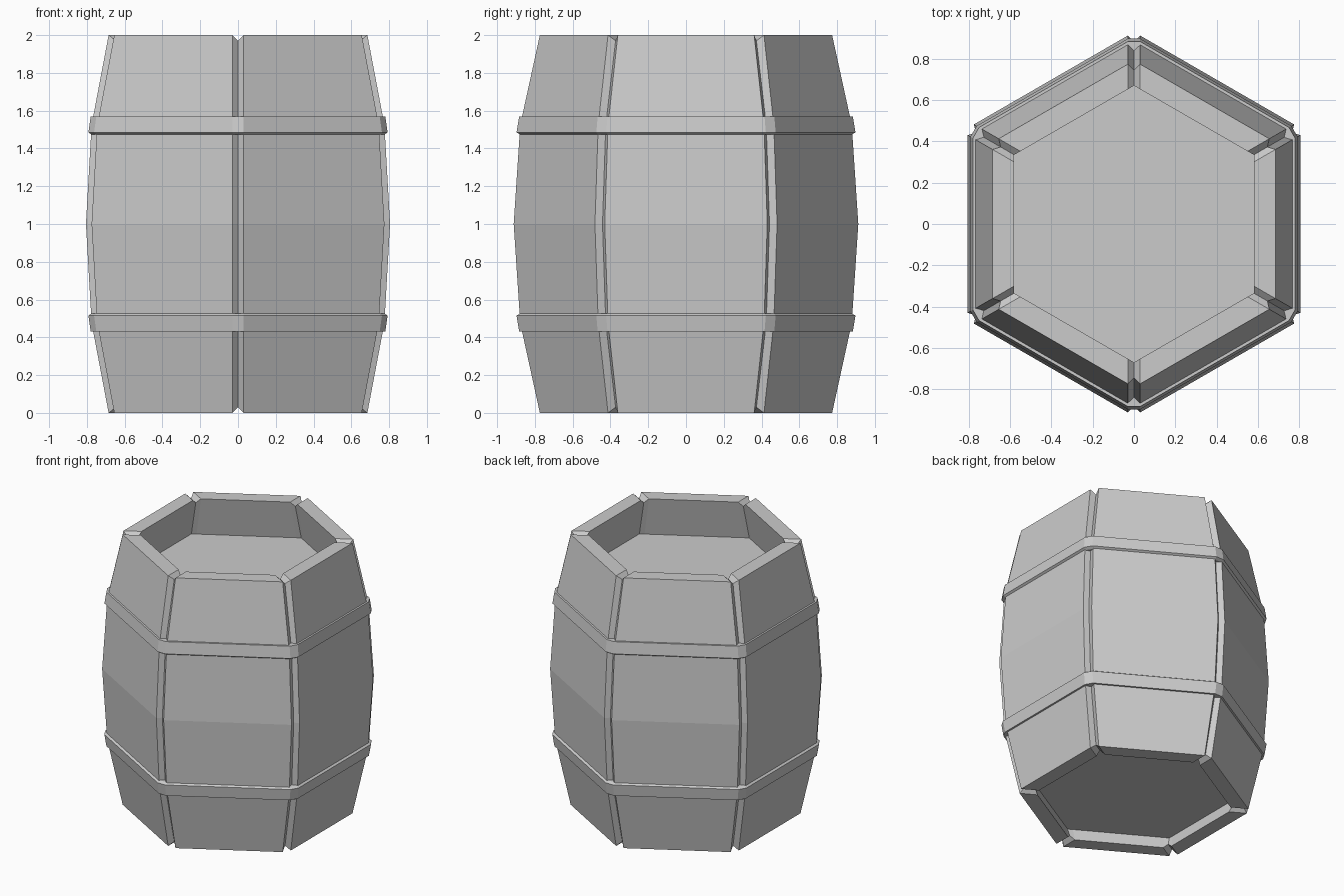
import bpy, bmesh
from math import pi, cos, sin, sqrt

if "Cube" in bpy.data.objects:
    bpy.data.objects.remove(bpy.data.objects["Cube"])

HALF_GAP = 0.03          # half width of the gap between two staves
C30 = cos(pi / 6)


def ring(bm, apothem, z, groove=None, groove_z=None):
    """Hexagonal ring with cut corners; groove = radius offset of a middle corner point."""
    verts = []
    r_cut = (apothem - HALF_GAP * 0.5) / C30
    for i in range(6):
        a = pi / 6 + i * pi / 3
        points = [(r_cut, -HALF_GAP, z), (r_cut, HALF_GAP, z)]
        if groove is not None:
            points.insert(1, (r_cut + groove, 0, z if groove_z is None else groove_z))
        for r, t, h in points:
            verts.append(bm.verts.new((r * cos(a) - t * sin(a), r * sin(a) + t * cos(a), h)))
    return verts


def bridge(bm, a, b):
    n = len(a)
    for i in range(n):
        j = (i + 1) % n
        bm.faces.new((a[i], a[j], b[j], b[i]))


def finish(bm, name):
    bmesh.ops.recalc_face_normals(bm, faces=bm.faces)
    mesh = bpy.data.meshes.new(name)
    bm.to_mesh(mesh)
    bm.free()
    obj = bpy.data.objects.new(name, mesh)
    bpy.context.collection.objects.link(obj)
    return obj


# barrel body: six staves with V grooves, recessed base and lid
OUT, INN = -0.028, 0.018
profile = [  # apothem, z, groove offset, groove height
    (0.60, 0.09, INN, None), (0.58, 0.0, INN, 0.03),
    (0.685, 0.0, OUT, 0.03), (0.775, 0.475, OUT, None),
    (0.805, 1.0, OUT, None), (0.775, 1.525, OUT, None),
    (0.685, 2.0, OUT, 1.97), (0.58, 2.0, INN, 1.97),
    (0.64, 1.71, INN, None)]
bm = bmesh.new()
rings = [ring(bm, *p) for p in profile]
for a, b in zip(rings, rings[1:]):
    bridge(bm, a, b)
bm.faces.new(rings[0])
bm.faces.new(rings[-1])
finish(bm, "barrel_body")

# two hoops, mirrored about the middle of the barrel
hoop = [(0.74, 0.43), (0.780, 0.43), (0.792, 0.515), (0.775, 0.527), (0.74, 0.527)]
for name, flip in (("lower_hoop", False), ("upper_hoop", True)):
    bm = bmesh.new()
    rings = [ring(bm, a, 2 - z if flip else z) for a, z in hoop]
    for a, b in zip(rings, rings[1:] + rings[:1]):
        bridge(bm, a, b)
    finish(bm, name)
